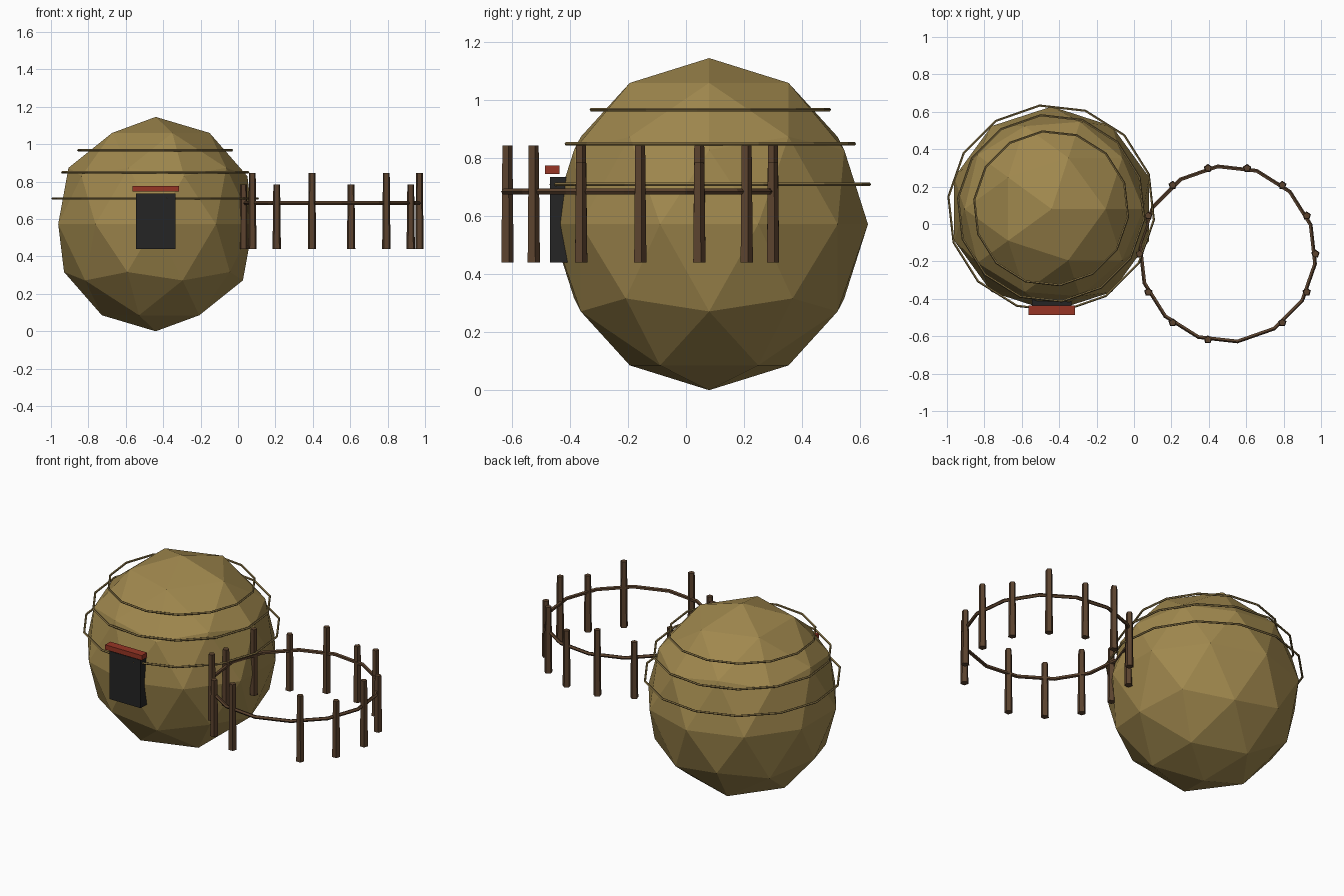
import bpy
from math import pi, cos, sin, tau

cube = bpy.data.objects.get("Cube")
if cube:
    bpy.data.objects.remove(cube, do_unlink=True)


def material(name, rgb):
    mat = bpy.data.materials.new(name)
    mat.use_nodes = True
    mat.diffuse_color = (*rgb, 1)
    mat.node_tree.nodes["Principled BSDF"].inputs["Base Color"].default_value = (*rgb, 1)
    return mat


straw = material("straw", (0.35, 0.245, 0.075))
rope = material("rope", (0.25, 0.175, 0.06))
wood = material("dark wood", (0.105, 0.055, 0.027))
black = material("doorway black", (0.018, 0.018, 0.018))
red = material("red paint", (0.31, 0.035, 0.018))


def finish(name, mat):
    obj = bpy.context.object
    obj.name = name
    obj.data.materials.append(mat)
    return obj


def box(name, mat, centre, size):
    bpy.ops.mesh.primitive_cube_add(size=1, location=centre)
    finish(name, mat).scale = size


SIDES = 14
STEP = tau / SIDES


def ring(name, mat, centre, radius, thickness):
    bpy.ops.mesh.primitive_torus_add(
        location=centre, rotation=(0, 0, -STEP / 4), major_segments=SIDES,
        minor_segments=5, major_radius=radius, minor_radius=thickness)
    finish(name, mat)


# Faceted round hut
HX, HY = -0.44, 0.08
bpy.ops.mesh.primitive_ico_sphere_add(subdivisions=2, radius=1, location=(HX, HY, 0.573))
finish("hut", straw).scale = (0.548, 0.548, 0.573)

# Rope hoops around the thatch
for i, (z, radius) in enumerate([(0.71, 0.552), (0.85, 0.5), (0.968, 0.413)]):
    ring(f"rope_hoop_{i + 1}", rope, (HX - 0.003, HY + 0.004, z), radius, 0.0065)

# Doorway and lintel
box("door", black, (HX, -0.432, 0.588), (0.21, 0.076, 0.295))
box("lintel", red, (HX, -0.461, 0.761), (0.25, 0.05, 0.03))

# Round fence: alternating tall and short posts, one left out for the gate
FX, FY, FR = 0.5, -0.16, 0.47
GATE = 11
for i in range(SIDES):
    if i == GATE:
        continue
    height = 0.345 if i % 2 else 0.405
    bpy.ops.mesh.primitive_cone_add(
        vertices=5, radius1=0.0235, radius2=0.019, depth=height,
        location=(FX + FR * cos(i * STEP), FY + FR * sin(i * STEP), 0.44 + height / 2))
    finish(f"fence_post_{i + 1}", wood)
ring("fence_rail", wood, (FX, FY, 0.685), FR, 0.011)
